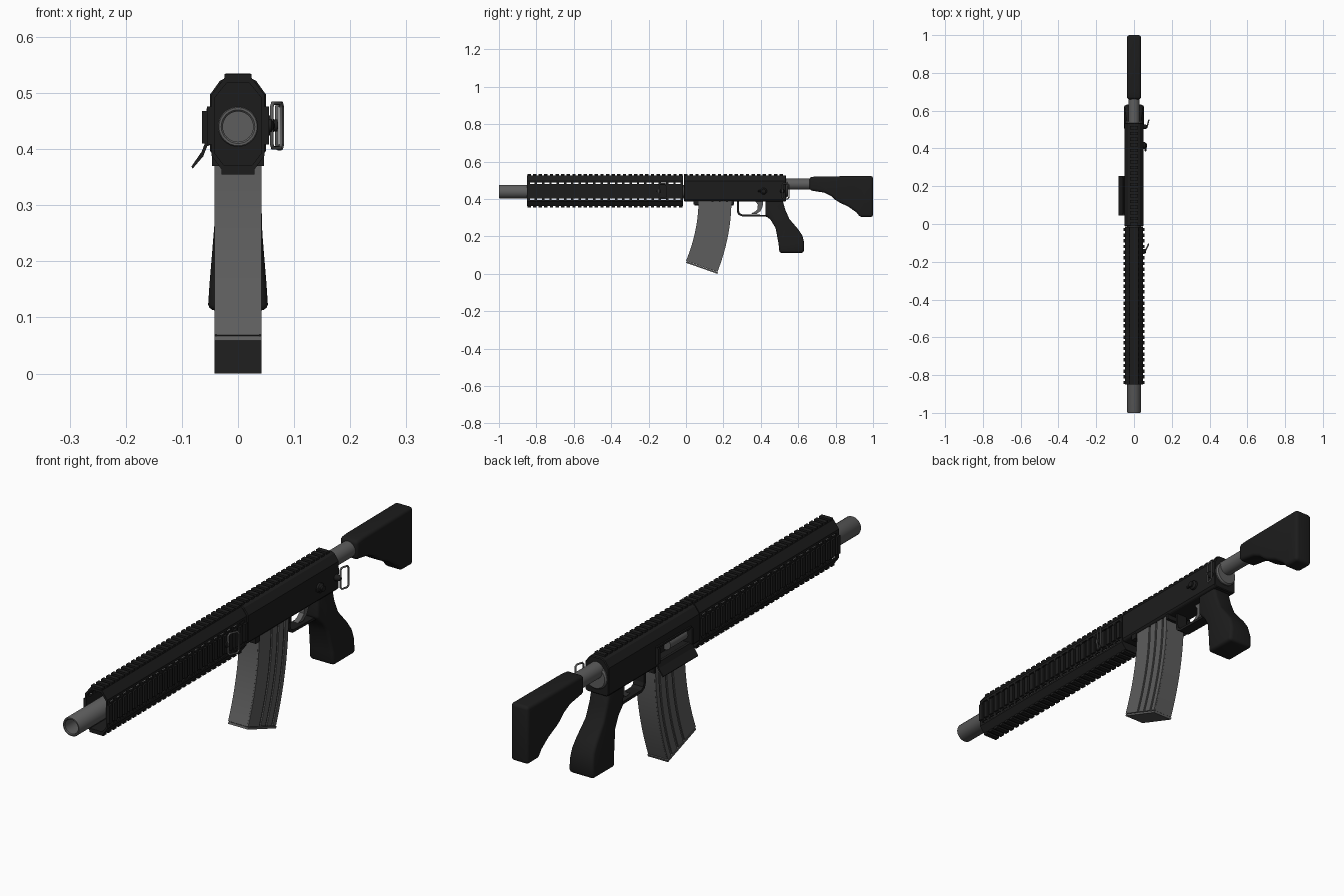
import bpy, bmesh, math
from mathutils import Matrix, Vector

if "Cube" in bpy.data.objects:
    bpy.data.objects.remove(bpy.data.objects["Cube"])


def material(name, v):
    m = bpy.data.materials.new(name)
    m.diffuse_color = (v, v, v, 1)
    m.use_nodes = True
    m.node_tree.nodes["Principled BSDF"].inputs["Base Color"].default_value = m.diffuse_color
    return m


BLACK, GREY = material("black", 0.012), material("grey", 0.11)


def finish(name, bm, mat, bevel=0, segs=1, smooth=False):
    bmesh.ops.recalc_face_normals(bm, faces=bm.faces)
    me = bpy.data.meshes.new(name)
    bm.to_mesh(me)
    bm.free()
    ob = bpy.data.objects.new(name, me)
    bpy.context.collection.objects.link(ob)
    me.materials.append(mat)
    bpy.ops.object.select_all(action='DESELECT')
    bpy.context.view_layer.objects.active = ob
    ob.select_set(True)
    if bevel:
        b = ob.modifiers.new("bevel", 'BEVEL')
        b.width, b.segments, b.limit_method = bevel, segs, 'ANGLE'
        b.angle_limit = math.radians(40)
        bpy.ops.object.modifier_apply(modifier="bevel")
    if smooth:
        bpy.ops.object.shade_smooth_by_angle(angle=math.radians(35))
    return ob


def add_prism(bm, pts, axis, a, b):
    """Extrude (y,z) points along x or (x,z) points along y."""
    def place(p, t):
        return (t, p[0], p[1]) if axis == 'x' else (p[0], t, p[1])
    r0, r1 = ([bm.verts.new(place(p, t)) for p in pts] for t in (a, b))
    bm.faces.new(r0)
    bm.faces.new(r1[::-1])
    for i in range(len(pts)):
        j = (i + 1) % len(pts)
        bm.faces.new((r0[i], r0[j], r1[j], r1[i]))


def prism(name, pts, axis, a, b, mat, **kw):
    bm = bmesh.new()
    add_prism(bm, pts, axis, a, b)
    return finish(name, bm, mat, **kw)


def boxes(name, items, mat, **kw):
    """Each item is x0,x1,y0,y1,z0,z1."""
    bm = bmesh.new()
    for x0, x1, y0, y1, z0, z1 in items:
        add_prism(bm, [(x0, z0), (x1, z0), (x1, z1), (x0, z1)], 'y', y0, y1)
    return finish(name, bm, mat, **kw)


def lathe(name, prof, centre, axis, mat, n=32):
    """Spin (radius, distance) points about the y or x axis."""
    bm = bmesh.new()
    rings = []
    for r, d in prof:
        ring = []
        for i in range(n):
            a = 2 * math.pi * i / n
            u, v = r * math.cos(a), r * math.sin(a)
            p = (centre[0] + u, d, centre[1] + v) if axis == 'y' else (d, centre[0] + u, centre[1] + v)
            ring.append(bm.verts.new(p))
        rings.append(ring)
    for p, q in zip(rings, rings[1:]):
        for i in range(n):
            bm.faces.new((p[i], p[(i + 1) % n], q[(i + 1) % n], q[i]))
    bm.faces.new(rings[0])
    bm.faces.new(rings[-1])
    return finish(name, bm, mat, smooth=True)


def wire(name, pts, r, mat, closed=True):
    cu = bpy.data.curves.new(name, 'CURVE')
    cu.dimensions, cu.bevel_depth, cu.bevel_resolution = '3D', r, 2
    cu.use_fill_caps = True
    sp = cu.splines.new('POLY')
    sp.points.add(len(pts) - 1)
    for p, co in zip(sp.points, pts):
        p.co = (*co, 1)
    sp.use_cyclic_u = closed
    ob = bpy.data.objects.new(name, cu)
    bpy.context.collection.objects.link(ob)
    cu.materials.append(mat)
    return ob


def cut(ob, cutter):
    m = ob.modifiers.new("cut", 'BOOLEAN')
    m.object, m.operation, m.solver = cutter, 'DIFFERENCE', 'EXACT'
    bpy.context.view_layer.objects.active = ob
    bpy.ops.object.modifier_apply(modifier="cut")
    bpy.data.objects.remove(cutter)


def mirror_x(pts):
    return pts + [(-x, z) for x, z in reversed(pts)]


# Barrel with open bore
lathe("barrel", [(0.027, -0.85), (0.027, -0.997), (0.03, -1), (0.034, -1), (0.036, -0.996), (0.036, 0.02)],
      (0, 0.44), 'y', GREY)

# Octagonal hollow handguard with vent slots
guard = prism("handguard", mirror_x([(0.024, 0.527), (0.047, 0.497), (0.047, 0.388), (0.028, 0.362)]),
              'y', -0.85, -0.015, BLACK)
cut(guard, prism("bore_cutter", mirror_x([(0.02, 0.518), (0.041, 0.492), (0.041, 0.392), (0.025, 0.371)]),
                 'y', -0.9, -0.03, BLACK))
cut(guard, boxes("slot_cutter", [(-0.1, 0.1, y, y + 0.026, z - 0.004, z + 0.004)
                                 for y in [-0.835 + 0.039 * i for i in range(21)] for z in (0.484, 0.399)], BLACK))

# Rail teeth on the four sides of the handguard
teeth = []
for i in range(28):
    y = -0.848 + i * 0.03
    y1 = y + 0.018
    teeth += [(-0.024, 0.024, y, y1, 0.52, 0.534), (-0.029, 0.029, y, y1, 0.355, 0.366)]
    teeth += [(s * 0.045, s * 0.055, y, y1, 0.408, 0.476) for s in (-1, 1)]
boxes("handguard_rail_teeth", teeth, BLACK)

# Receiver with the ejection port on the left
receiver = prism("receiver", mirror_x([(0.022, 0.527), (0.032, 0.522), (0.05, 0.497), (0.05, 0.397), (0.043, 0.388)]),
                 'y', -0.012, 0.535, BLACK, bevel=0.003)
cut(receiver, boxes("port_cutter", [(-0.1, -0.02, 0.055, 0.245, 0.413, 0.465)], BLACK))
boxes("receiver_rail_teeth", [(-0.022, 0.022, y, y + 0.018, 0.52, 0.535)
                              for y in [-0.01 + 0.03 * i for i in range(18)]], BLACK)
lathe("bolt", [(0.021, 0.056), (0.021, 0.16)], (-0.026, 0.44), 'y', GREY, 20)
boxes("port_frame", [(-0.064, -0.048, 0.045, 0.055, 0.41, 0.468), (-0.064, -0.048, 0.245, 0.255, 0.41, 0.468),
                     (-0.056, -0.048, 0.045, 0.255, 0.465, 0.472)], BLACK)
prism("port_door", [(-0.05, 0.415), (-0.058, 0.413), (-0.065, 0.395), (-0.083, 0.369), (-0.081, 0.365),
                    (-0.062, 0.387), (-0.055, 0.405), (-0.05, 0.407)], 'y', 0.045, 0.255, BLACK)

# Receiver end plate and stock tube
lathe("end_plate", [(0.046, 0.53), (0.046, 0.54), (0.041, 0.546)], (0, 0.455), 'y', GREY, 40)
lathe("stock_tube", [(0.03, 0.52), (0.03, 0.72)], (0, 0.48), 'y', GREY)

# Shoulder stock
prism("stock", [(0.66, 0.517), (0.70, 0.521), (1.0, 0.523), (1.0, 0.304), (0.93, 0.304), (0.912, 0.328), (0.87, 0.358),
                (0.82, 0.382), (0.798, 0.396), (0.776, 0.416), (0.74, 0.434), (0.66, 0.447)],
      'x', -0.037, 0.037, BLACK, bevel=0.013, segs=4, smooth=True)

# Pistol grip, flared towards the bottom
grip = prism("pistol_grip", [(0.424, 0.4), (0.515, 0.4), (0.53, 0.345), (0.552, 0.294), (0.6, 0.238), (0.622, 0.205),
                             (0.632, 0.165), (0.629, 0.112), (0.5, 0.112), (0.495, 0.16), (0.479, 0.245),
                             (0.455, 0.285), (0.424, 0.315)],
             'x', -0.04, 0.04, BLACK, bevel=0.011, segs=3, smooth=True)
for v in grip.data.vertices:
    t = min(1, max(0, (0.3 - v.co.z) / 0.17))
    v.co.x *= 0.98 + 0.35 * t

# Curved magazine: core plus raised lengthwise ribs
def mag_point(u, t):
    front = Vector((0.067 - 0.067 * t * t, 0.395 - 0.326 * t))
    rear = Vector((0.243 - 0.075 * t * t, 0.395 - 0.385 * t))
    return tuple(front.lerp(rear, u))


def mag_strip(bm, u0, u1, half, t1=1.0):
    ts = [t1 * i / 12 for i in range(13)]
    add_prism(bm, [mag_point(u0, t) for t in ts] + [mag_point(u1, t) for t in reversed(ts)], 'x', -half, half)


bm = bmesh.new()
mag_strip(bm, 0.0, 1.0, 0.0375)
for u0, u1 in ((0.003, 0.4), (0.45, 0.62), (0.67, 0.84), (0.89, 0.997)):
    mag_strip(bm, u0, u1, 0.042, 0.998)
finish("magazine", bm, GREY, smooth=True)
boxes("magazine_floor", [(-0.042, 0.042, 0, 0.178, 0, 0.008)], GREY)
floor = bpy.data.objects["magazine_floor"]
floor.data.transform(Matrix.Translation((0, 0, 0.069)) @ Matrix.Rotation(math.atan2(-0.059, 0.168), 4, 'X'))
floor.data.transform(Matrix.Translation((0, 0, -min(v.co.z for v in floor.data.vertices))))

# Magazine well lip
boxes("magazine_well", [(-0.046, 0.046, 0.04, 0.066, 0.37, 0.395), (-0.046, 0.046, 0.244, 0.256, 0.37, 0.395)], BLACK)

# Trigger guard and trigger
prism("trigger_guard", [(0.272, 0.395), (0.272, 0.335), (0.278, 0.318), (0.295, 0.308), (0.44, 0.305), (0.44, 0.315),
                        (0.3, 0.318), (0.287, 0.325), (0.283, 0.34), (0.283, 0.395)], 'x', -0.022, 0.022, BLACK)
prism("trigger", [(0.365, 0.395), (0.384, 0.37), (0.382, 0.345), (0.365, 0.33), (0.345, 0.322), (0.375, 0.319),
                  (0.398, 0.335), (0.41, 0.36), (0.412, 0.395)], 'x', -0.01, 0.01, GREY)

# Selector knob and lever on the right
lathe("selector_knob", [(0.018, 0.048), (0.018, 0.058), (0.011, 0.064), (0.011, 0.07)], (0.415, 0.442), 'x', BLACK, 20)
boxes("selector_lever", [(0.056, 0.066, 0.385, 0.42, 0.437, 0.447)], BLACK, bevel=0.002)

# Sling loops with their mounts, rear and front
for tag, y0, y1, x0, x1, z0, z1 in (("rear", 0.515, 0.55, 0.069, 0.079, 0.401, 0.482),
                                   ("front", -0.145, -0.105, 0.06, 0.077, 0.402, 0.482)):
    loop = [(x0, y0, z0 + 0.008), (x0, y0, z1 - 0.008), (x0 + 0.002, y0 + 0.006, z1), (x1 - 0.002, y1 - 0.006, z1),
            (x1, y1, z1 - 0.008), (x1, y1, z0 + 0.008), (x1 - 0.002, y1 - 0.006, z0), (x0 + 0.002, y0 + 0.006, z0)]
    wire(tag + "_sling_loop", loop, 0.0035, GREY)
    lathe(tag + "_sling_mount", [(0.012, 0.045), (0.012, 0.06), (0.006, x0 + 0.003)], (y0, 0.442), 'x', BLACK, 16)
